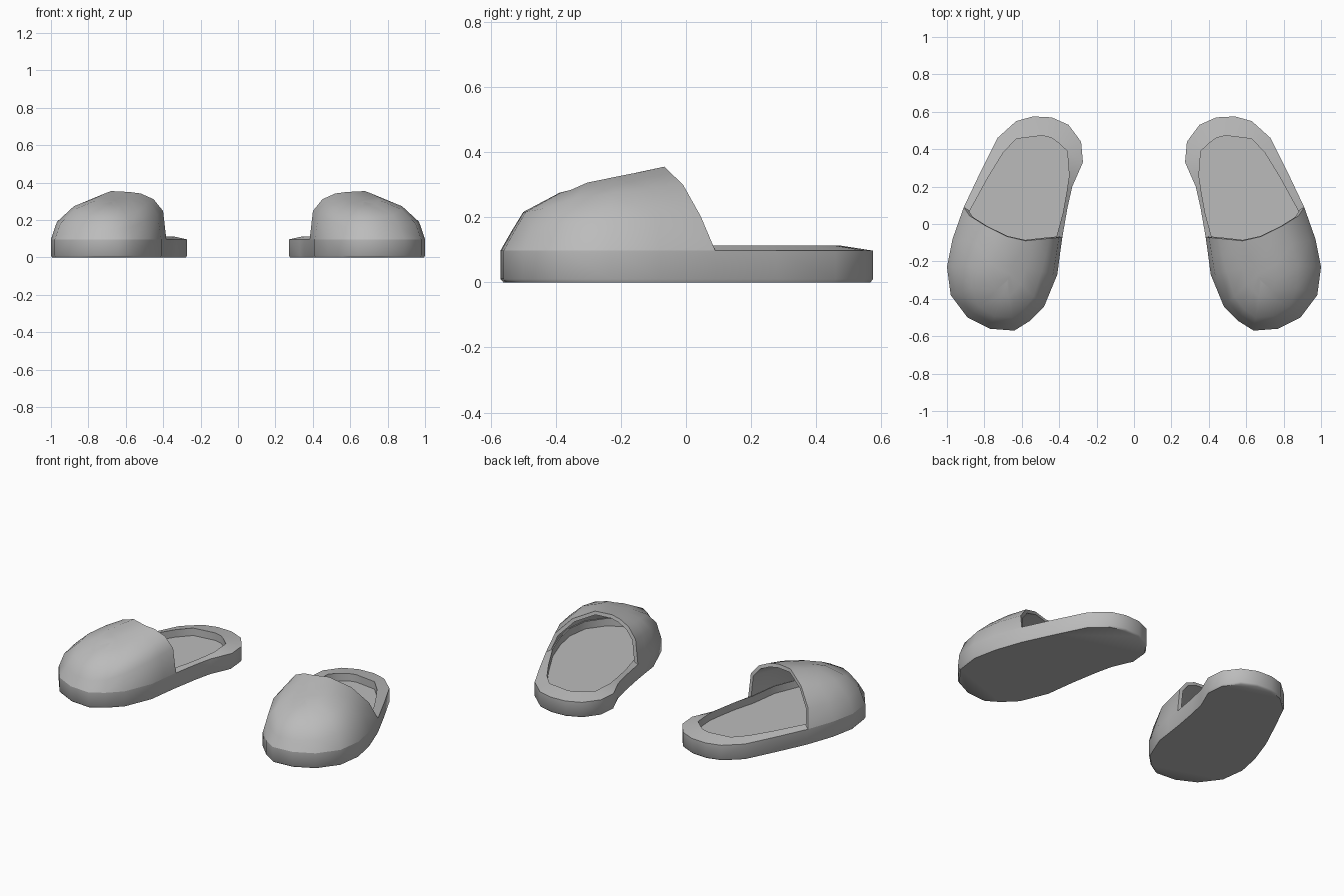
import bpy
import bmesh
from math import radians
from mathutils import Vector

if "Cube" in bpy.data.objects:
    bpy.data.objects.remove(bpy.data.objects["Cube"], do_unlink=True)

grey = bpy.data.materials.new("plain_grey")
grey.use_nodes = True
grey.diffuse_color = (0.5, 0.5, 0.5, 1)
grey.node_tree.nodes["Principled BSDF"].inputs["Base Color"].default_value = grey.diffuse_color

# Left sole outline: outer side of heel, forefoot, inner side of heel
HEEL_OUT = [(.54, .575), (.63, .55), (.73, .46), (.82, .28)]
FOREFOOT = [(.91, .09), (.97, -.08), (1, -.23), (.98, -.38), (.89, -.5), (.77, -.56),
            (.64, -.57), (.56, -.52), (.48, -.44), (.41, -.27), (.397, -.17), (.383, -.07)]
HEEL_IN = [(.355, .09), (.33, .2), (.273, .33), (.283, .44), (.35, .53), (.44, .57)]

# Edge of the sunken footbed, matching the outline point by point
BED_OUT = [(.49, .473), (.63, .455), (.7, .38), (.78, .25)]
BED_IN = [(.38, .06), (.36, .17), (.347, .26), (.357, .39), (.4, .43), (.44, .46)]

# Crest of the upper, from the opening to the toe
CREST = [(.58, -.09, .35), (.61, -.16, .335), (.65, -.22, .318),
         (.66, -.27, .305), (.67, -.29, .3), (.68, -.31, .295)]

# How far each ring has moved inwards and upwards
SIDE_IN, TOE_IN = (0, .09, .35, .7, 1), (0, .13, .27, .7, 1)
OUTER_UP, INNER_UP, TOE_UP = (0, .42, .8, 1.02, 1), (0, .6, .85, .97, 1), (0, .3, .6, .9, 1)
OPENING_BACK = (0, .25, .55, .87, 1)
RIM_Z = .097


def mix(a, b, t):
    return a + (b - a) * t


def shrink(points, centre, amount):
    return [tuple(Vector(p).lerp(Vector(centre), amount)) for p in points]


def at_height(points, z):
    return [(x, y, z) for x, y in points]


def loft(name, rings, side, closed, cap, angle, thickness=0):
    """Skin a stack of rings, mirrored to the wanted foot."""
    bm = bmesh.new()
    rows = [[bm.verts.new((x * side, y, z)) for x, y, z in ring] for ring in rings]
    count = len(rows[0])
    for low, high in zip(rows, rows[1:]):
        for i in range(count if closed else count - 1):
            j = (i + 1) % count
            bm.faces.new((low[i], low[j], high[j], high[i]))
    if cap:
        bm.faces.new(rows[0])
        bm.faces.new(rows[-1])
    bmesh.ops.remove_doubles(bm, verts=bm.verts, dist=.0005)
    bmesh.ops.recalc_face_normals(bm, faces=bm.faces)
    # An open shell must face upwards
    if not cap and sum(f.normal.z * f.calc_area() for f in bm.faces) < 0:
        bmesh.ops.reverse_faces(bm, faces=bm.faces)
    mesh = bpy.data.meshes.new(name)
    bm.to_mesh(mesh)
    bm.free()
    mesh.materials.append(grey)
    obj = bpy.data.objects.new(name, mesh)
    bpy.context.collection.objects.link(obj)
    bpy.ops.object.select_all(action='DESELECT')
    obj.select_set(True)
    bpy.context.view_layer.objects.active = obj
    if thickness:
        solid = obj.modifiers.new("thickness", 'SOLIDIFY')
        solid.thickness = thickness
        solid.offset = -1
        bpy.ops.object.modifier_apply(modifier=solid.name)
    bpy.ops.object.shade_smooth_by_angle(angle=radians(angle))
    return obj


def sole_rings():
    outline = HEEL_OUT + FOREFOOT + HEEL_IN
    bed = BED_OUT + shrink(FOREFOOT, (.66, -.1), .12) + BED_IN
    return [at_height(shrink(outline, (.64, 0), .015), 0), at_height(outline, .01),
            at_height(outline, RIM_Z), at_height(bed, .113), at_height(bed, .066)]


def upper_rings():
    last = len(FOREFOOT) - 1
    rings = []
    for k in range(len(SIDE_IN)):
        ring = []
        for i, (x, y) in enumerate(FOREFOOT):
            cx, cy, cz = CREST[min(i, last - i)]
            toe = min(max((-y - .36) / .17, 0), 1)
            up = OUTER_UP if i <= last // 2 else INNER_UP
            inward = mix(SIDE_IN[k], TOE_IN[k], toe)
            back = OPENING_BACK[k] if i == 0 else inward
            ring.append((mix(x, cx, inward), mix(y, cy, back),
                         mix(RIM_Z, cz, mix(up[k], TOE_UP[k], toe))))
        rings.append(ring)
    return rings


# Both slippers
for label, side in (("left", 1), ("right", -1)):
    loft(label + "_sole", sole_rings(), side, True, True, 50)
    loft(label + "_upper", upper_rings(), side, False, False, 55, .022)
